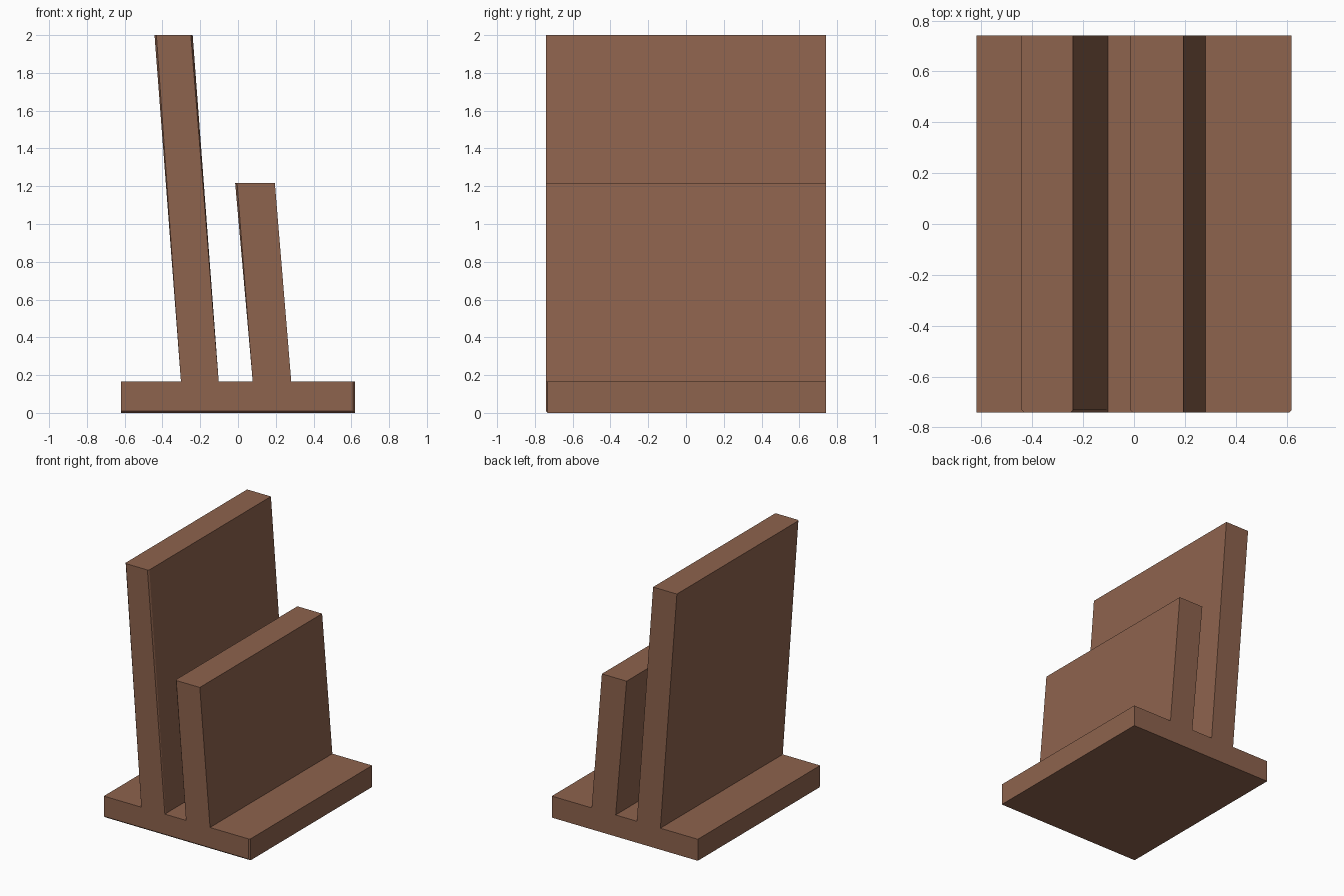
import bpy, bmesh

if "Cube" in bpy.data.objects:
    bpy.data.objects.remove(bpy.data.objects["Cube"])

HALF_DEPTH = 0.742
BASE_TOP = 0.165

# Side profile: flat base carrying a tall and a short leaning plate
profile = [
    (-0.62, 0.0), (0.62, 0.0), (0.62, BASE_TOP),
    (0.282, BASE_TOP), (0.195, 1.217), (-0.015, 1.217), (0.078, BASE_TOP),
    (-0.102, BASE_TOP), (-0.24, 2.0), (-0.442, 2.0), (-0.302, BASE_TOP),
    (-0.62, BASE_TOP),
]

# Extrude the profile from front to back
bm = bmesh.new()
front = [bm.verts.new((x, -HALF_DEPTH, z)) for x, z in profile]
face = bm.faces.new(front)
result = bmesh.ops.extrude_face_region(bm, geom=[face], use_keep_orig=True)
for item in result["geom"]:
    if isinstance(item, bmesh.types.BMVert):
        item.co.y = HALF_DEPTH
bmesh.ops.recalc_face_normals(bm, faces=bm.faces[:])

# Slightly worn front edges on the plate sides and the base
worn = [(0, 1), (1, 2), (5, 6), (7, 8), (9, 10)]
edges = [bm.edges.get((front[a], front[b])) for a, b in worn]
bmesh.ops.bevel(bm, geom=edges, offset=0.01, segments=1,
                affect='EDGES', clamp_overlap=True)

mesh = bpy.data.meshes.new("slotted_stand")
bm.to_mesh(mesh)
bm.free()
stand = bpy.data.objects.new("slotted_stand", mesh)
bpy.context.collection.objects.link(stand)

# Brown wood
wood = bpy.data.materials.new("brown_wood")
wood.diffuse_color = (0.27, 0.125, 0.075, 1.0)
wood.use_nodes = True
wood.node_tree.nodes["Principled BSDF"].inputs["Base Color"].default_value = wood.diffuse_color
mesh.materials.append(wood)
